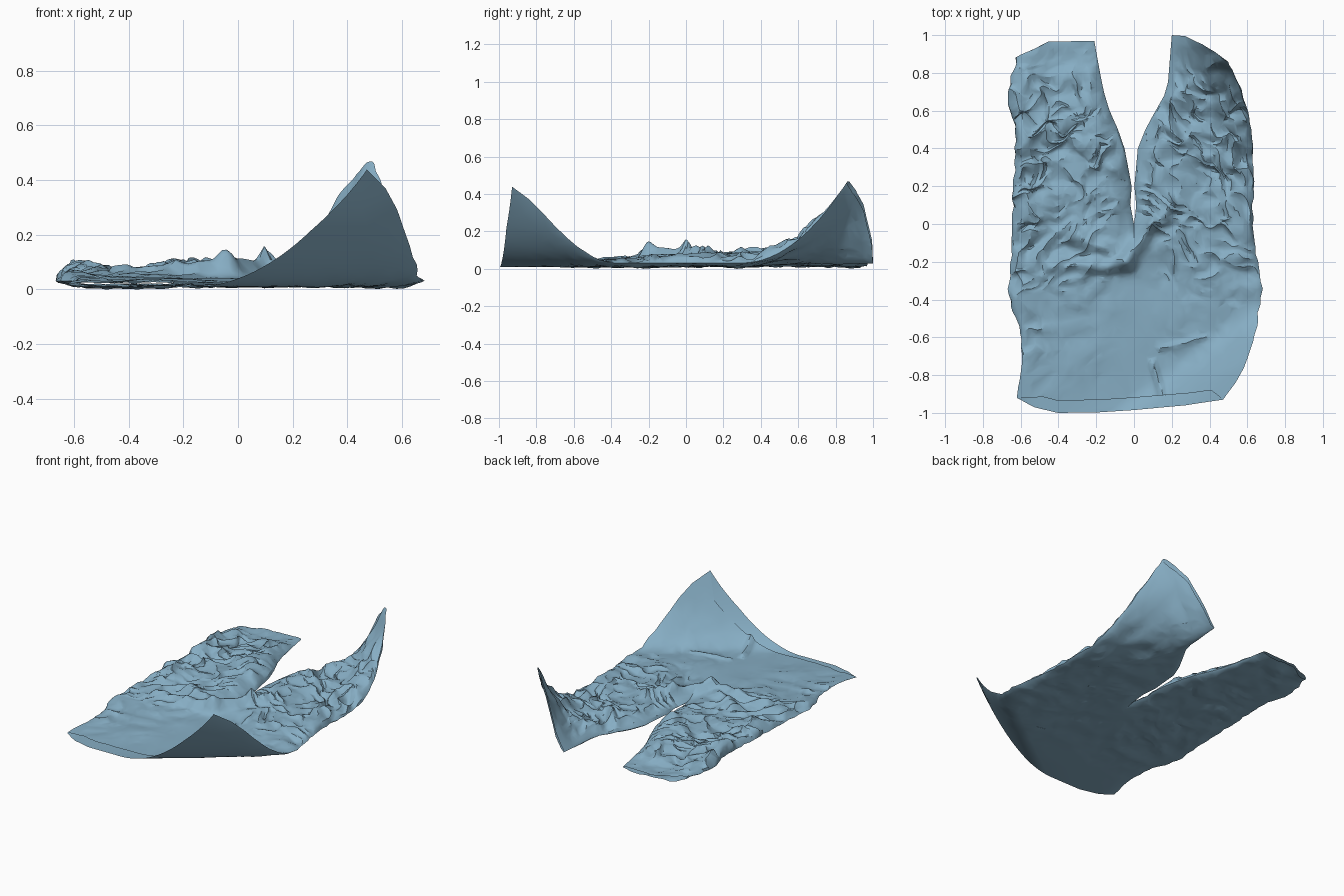
import bpy, bmesh, math
from mathutils import Vector, noise

if "Cube" in bpy.data.objects:
    bpy.data.objects.remove(bpy.data.objects["Cube"])

ROWS, COLS = 200, 70


def lerp_table(table, t):
    """Piecewise linear lookup in [(t, value), ...]."""
    if t <= table[0][0]:
        return table[0][1]
    for (a, va), (b, vb) in zip(table, table[1:]):
        if t <= b:
            return va + (vb - va) * (t - a) / (b - a)
    return table[-1][1]


def soft_table(table, t, w=.06):
    """Same lookup with rounded corners."""
    return sum(lerp_table(table, t + w * k) for k in (-1, -.5, 0, .5, 1)) / 5


def smooth(a, b, t):
    t = max(0.0, min(1.0, (t - a) / (b - a)))
    return t * t * (3 - 2 * t)


# Plan outlines of the two trouser halves, by y
LEFT = dict(
    side=-1,
    outer=[(-1, -.62), (-.92, -.625), (-.75, -.59), (-.55, -.60), (-.4, -.67), (-.2, -.65),
           (.2, -.64), (.5, -.62), (.65, -.68), (.8, -.64), (.9, -.62)],
    inner=[(0, 0), (.1, -.02), (.2, -.012), (.4, -.05), (.5, -.085), (.6, -.13), (.7, -.16),
           (.8, -.18), (.97, -.21)],
    waist=[(0, -.985), (.3, -.997), (.65, -1), (.85, -.97), (1, -.92)],
    hem=[(0, .97), (.6, .965), (1, .88)])
RIGHT = dict(
    side=1,
    outer=[(-1, .42), (-.93, .47), (-.8, .57), (-.6, .64), (-.35, .68), (-.1, .64), (0, .625),
           (.2, .635), (.5, .625), (.65, .59), (.8, .53), (.9, .48)],
    inner=[(0, 0), (.1, .012), (.2, .002), (.4, .02), (.5, .06), (.6, .115), (.68, .16),
           (.75, .18), (1, .2)],
    waist=[(0, -.985), (.6, -.96), (1, -.93)],
    hem=[(0, 1), (.25, .995), (.6, .95), (1, .86)])

PUFF = [(-1, .012), (-.6, .025), (-.3, .035), (-.1, .05), (.2, .05), (.6, .045), (1, .03)]
CRUMPLE = [(-1, .003), (-.6, .01), (-.35, .018), (-.1, .032), (.25, .042), (.55, .055),
           (.75, .042), (.88, .015), (1, .005)]
# Large folds: x0, y0, x1, y1, height, width
FOLDS = [(-.42, -.22, -.03, -.21, .04, .04), (-.05, -.2, .1, .0, .055, .04),
         (.1, .0, .22, .12, .05, .045), (-.33, -.06, -.12, -.14, .035, .035),
         (.1, -.74, .15, -.9, .025, .02), (.14, -.66, .38, -.6, .012, .015),
         (-.25, .42, -.08, .3, .03, .05), (.2, .5, .32, .35, .03, .04)]


def fold_height(x, y):
    p, h = Vector((x, y)), 0
    for x0, y0, x1, y1, height, width in FOLDS:
        a, d = Vector((x0, y0)), Vector((x1 - x0, y1 - y0))
        t = max(0, min(1, (p - a).dot(d) / d.length_squared))
        h += height * math.exp(-((p - a - d * t).length / width) ** 2)
    return h


def crease(x, y, side):
    """Sharp cloth creases running diagonally over each leg."""
    a, b = x * side * .6 + y * .8, x * side * .8 - y * .6
    warp = noise.noise(Vector((x * 4, y * 4, 5))) * .12
    big = 1 - 2.4 * abs(noise.noise(Vector(((a + warp) * 7, (b + warp) * 4, side * 3))))
    small = 1 - 2.4 * abs(noise.noise(Vector(((a - warp) * 15, b * 10, side * 7 + 2))))
    return .6 * big + .5 * small - .15


def lift(x, y, s, side):
    """Raised waist corner and raised right cuff."""
    p = x * .6 - y * .8
    h = .43 * max(0, (p - .7) / .33) ** 2 if y < 0 else 0
    if side > 0 and y > .3:
        h += .43 * ((y - .3) / .56) ** 2 * s ** 1.3
    return h


def cloth_point(half, s, v, top):
    side = half["side"]
    waist = lerp_table(half["waist"], s)
    if top:  # front waist edge sits back from the rear one
        waist += .065 * min(1, (1 - s) * 5)
    y = waist * (1 - 2 * v) if v < .5 else lerp_table(half["hem"], s) * (2 * v - 1)
    outer = soft_table(half["outer"], y)
    outer += .012 * noise.noise(Vector((side * 5, y * 16, 0))) * smooth(-.9, -.5, y)
    inner = lerp_table(half["inner"], y)
    x = inner + (outer - inner) * s
    # thickness closes at the side seams, and at the inseam past the crotch
    k = smooth(-.12, 0, y)
    env = math.sqrt(min(1, (1 - s) / .14)) * (1 - k * (1 - math.sqrt(min(1, s / .14))))
    base = .012 + .022 * (1 - env) * smooth(-1.02, -.8, y) + lift(x, y, s, side)
    inward = 1 if y > -.3 else .7 + .3 * smooth(.4, .9, s)
    amount = lerp_table(CRUMPLE, y) * (.8 + .4 * s) * inward
    if side < 0:
        amount += .02 * smooth(.75, .95, s) * smooth(-.9, -.6, y) * smooth(.9, .6, y)
    fade = smooth(0, .3, s) if y < .05 else 1
    if not top:
        under = noise.noise(Vector((x * 9, y * 9, 1))) + .7 * fade * crease(x, y, side)
        return Vector((x, y, base + .012 * env * smooth(-.9, -.3, y) * under))
    # each leg sags along its middle
    sag = 1 - .3 * math.exp(-((s - .55) / .22) ** 2) * smooth(-.3, 0, y)
    thick = (lerp_table(PUFF, y) + amount * crease(x, y, side) * fade) * sag + fold_height(x, y)
    thick += .01 * noise.noise(Vector((x * 5, y * 5, 9))) * smooth(-1, -.7, y)
    z = base + max(.006, thick) * env
    # sideways shuffle makes the creases lean over
    j = amount * .9 * env * min(1, s * 6)
    x += j * noise.noise(Vector((x * 11, y * 11, 20)))
    y += j * noise.noise(Vector((x * 11, y * 11, 40))) * min(1, v * 10, (1 - v) * 10)
    return Vector((x, y, z))


# Two layers for each half, welded along the seams
bm = bmesh.new()
for half in (LEFT, RIGHT):
    for top in (True, False):
        grid = [[bm.verts.new(cloth_point(half, c / COLS, r / ROWS, top))
                 for c in range(COLS + 1)] for r in range(ROWS + 1)]
        for r in range(ROWS):
            for c in range(COLS):
                quad = [grid[r][c], grid[r][c + 1], grid[r + 1][c + 1], grid[r + 1][c]]
                if (half["side"] > 0) != top:
                    quad.reverse()
                bm.faces.new(quad)
bmesh.ops.remove_doubles(bm, verts=bm.verts, dist=.0005)
low = min(v.co.z for v in bm.verts)
bmesh.ops.translate(bm, verts=bm.verts, vec=(0, 0, -low))
mesh = bpy.data.meshes.new("trousers")
bm.to_mesh(mesh)
bm.free()
trousers = bpy.data.objects.new("trousers", mesh)
bpy.context.collection.objects.link(trousers)

# Faded denim colour
denim = bpy.data.materials.new("faded_denim")
denim.diffuse_color = (.24, .42, .55, 1)
denim.use_nodes = True
denim.node_tree.nodes["Principled BSDF"].inputs["Base Color"].default_value = denim.diffuse_color
mesh.materials.append(denim)

bpy.context.view_layer.objects.active = trousers
trousers.select_set(True)
# Irregular facets, like scanned cloth
facets = trousers.modifiers.new("facets", 'DECIMATE')
facets.ratio = .13
bpy.ops.object.modifier_apply(modifier="facets")
bpy.ops.object.shade_smooth_by_angle(angle=math.radians(30))
